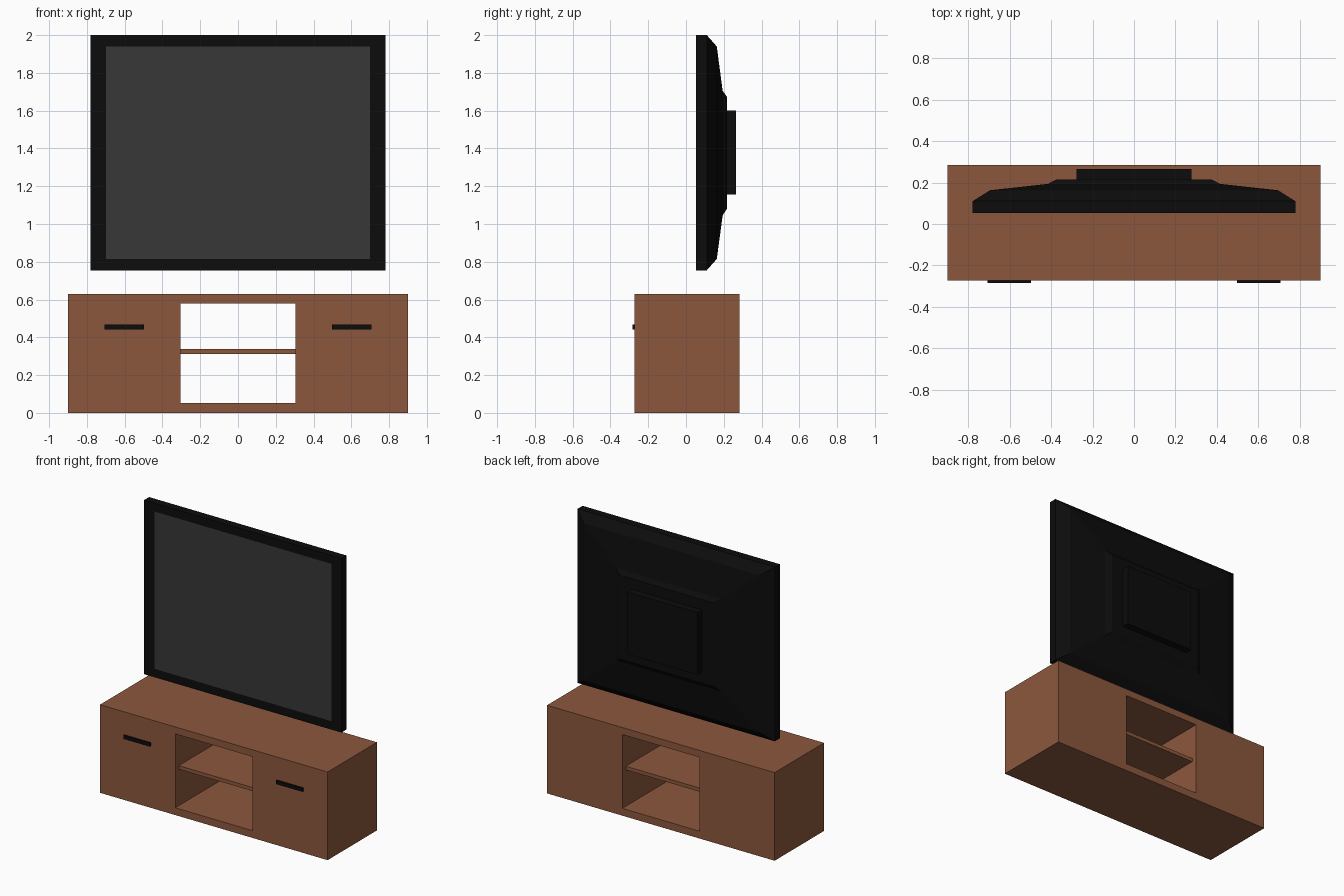
import bpy, bmesh

if "Cube" in bpy.data.objects:
    bpy.data.objects.remove(bpy.data.objects["Cube"])


def material(name, rgb):
    m = bpy.data.materials.new(name)
    m.diffuse_color = (*rgb, 1)
    m.use_nodes = True
    m.node_tree.nodes["Principled BSDF"].inputs["Base Color"].default_value = m.diffuse_color
    return m


brown = material("brown wood", (0.262, 0.097, 0.046))
black = material("black plastic", (0.0037, 0.0037, 0.0037))
grey = material("dark grey glass", (0.038, 0.038, 0.038))


def finish(bm, name, mats):
    bmesh.ops.recalc_face_normals(bm, faces=bm.faces[:])
    me = bpy.data.meshes.new(name)
    bm.to_mesh(me)
    bm.free()
    for m in mats:
        me.materials.append(m)
    ob = bpy.data.objects.new(name, me)
    bpy.context.collection.objects.link(ob)
    return ob


def box(name, x, y, z, mat):
    bm = bmesh.new()
    bmesh.ops.create_cube(bm, size=1)
    for v in bm.verts:
        v.co = [r[0] if c < 0 else r[1] for c, r in zip(v.co, (x, y, z))]
    return finish(bm, name, [mat])


FRONT, BACK = -0.273, 0.284

# Cabinet: 3 x 3 front panel without its middle cell, extruded to the back
xs = (-0.9, -0.305, 0.305, 0.9)
zs = (0, 0.052, 0.58, 0.63)
bm = bmesh.new()
grid = [[bm.verts.new((x, FRONT, z)) for x in xs] for z in zs]
for i in range(3):
    for j in range(3):
        if (i, j) != (1, 1):
            bm.faces.new((grid[i][j], grid[i][j + 1],
                          grid[i + 1][j + 1], grid[i + 1][j]))
ext = bmesh.ops.extrude_face_region(bm, geom=bm.faces[:], use_keep_orig=True)
for v in ext["geom"]:
    if isinstance(v, bmesh.types.BMVert):
        v.co.y = BACK
finish(bm, "cabinet", [brown])

# Middle shelf, set back a little from both openings
box("shelf", (-0.305, 0.305), (FRONT + 0.04, BACK - 0.04), (0.312, 0.338), brown)

# Drawer handles
for side, s in (("left", -1), ("right", 1)):
    box(side + "_handle", sorted((s * 0.498, s * 0.708)),
        (-0.284, FRONT), (0.441, 0.467), black)

# Television: rectangular rings (half width, bottom, top, y) from screen to back
rings = [
    (0.70, 0.815, 1.940, 0.054),   # screen edge
    (0.78, 0.755, 2.000, 0.054),   # bezel front
    (0.78, 0.755, 2.000, 0.110),   # bezel back
    (0.695, 0.815, 1.940, 0.163),  # sloped shell
    (0.415, 1.045, 1.705, 0.194),
    (0.372, 1.080, 1.675, 0.216),  # raised panel
    (0.277, 1.155, 1.600, 0.216),  # rear housing
    (0.277, 1.155, 1.600, 0.266),
]
bm = bmesh.new()
loops = [[bm.verts.new(p) for p in
          ((-w, y, b), (w, y, b), (w, y, t), (-w, y, t))]
         for w, b, t, y in rings]
for a, b in zip(loops, loops[1:]):
    for k in range(4):
        n = (k + 1) % 4
        bm.faces.new((a[k], a[n], b[n], b[k]))
bm.faces.new(loops[-1])
bm.faces.new(loops[0]).material_index = 1
finish(bm, "television", [black, grey])
